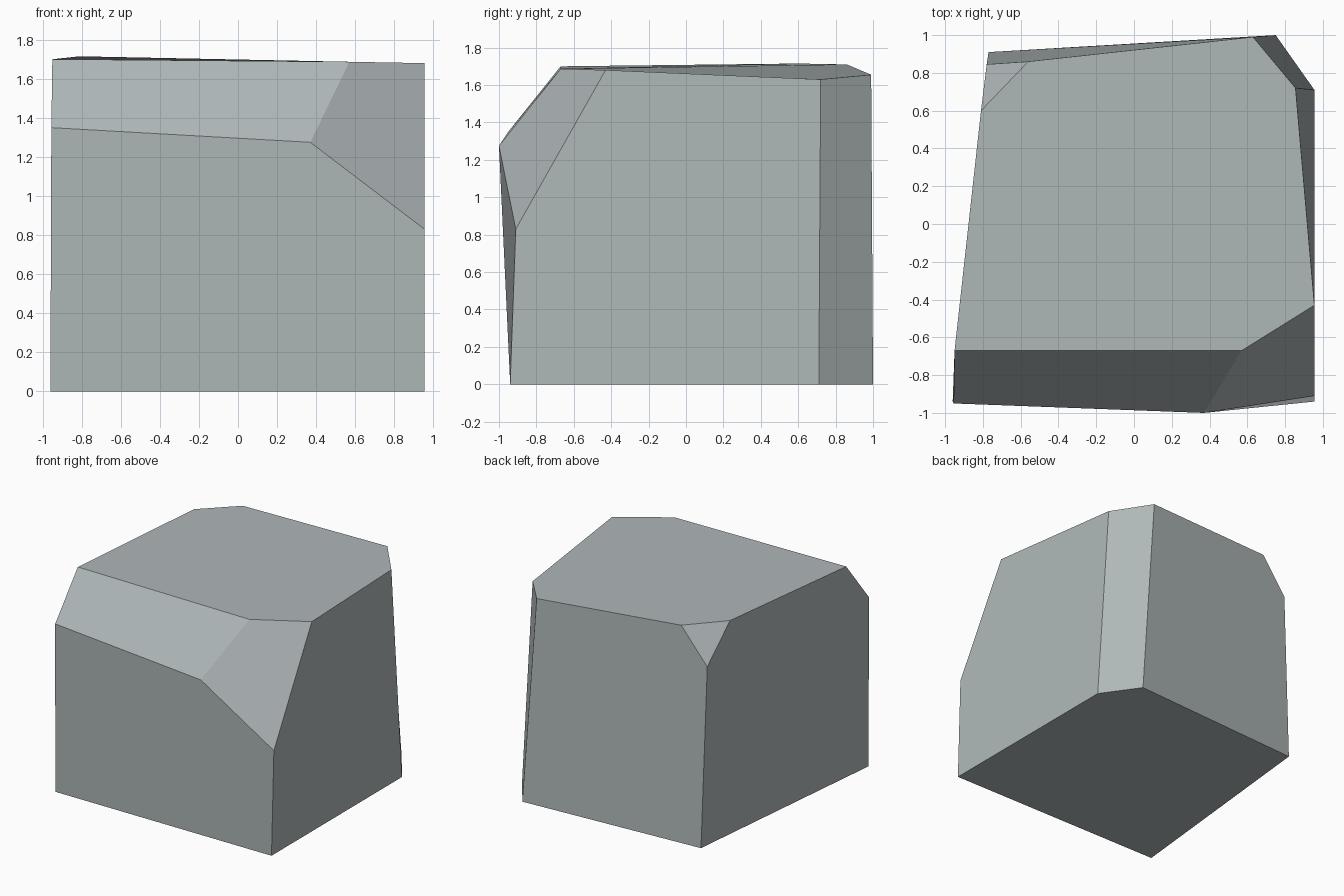
import bpy
import bmesh

if "Cube" in bpy.data.objects:
    bpy.data.objects.remove(bpy.data.objects["Cube"])

# one stone colour
stone = bpy.data.materials.new("pale stone grey")
stone.diffuse_color = (0.43, 0.475, 0.48, 1.0)
stone.use_nodes = True
stone.node_tree.nodes["Principled BSDF"].inputs["Base Color"].default_value = stone.diffuse_color

# footprint, counter-clockwise from the front left
base = [(-0.96, -0.94, 0), (0.955, -0.94, 0), (0.955, 0.71, 0), (0.75, 1.0, 0), (-0.77, 0.91, 0)]
# lower corners of the chipped edges
chips = [(-0.955, -0.95, 1.35), (0.37, -1.0, 1.275), (0.955, -0.91, 0.83), (-0.78, 0.845, 1.43)]
# outline of the worn top
top = [(-0.95, -0.67, 1.70), (0.57, -0.67, 1.687), (0.955, -0.43, 1.68), (0.855, 0.72, 1.63),
       (0.63, 0.99, 1.655), (-0.56, 0.86, 1.71), (-0.81, 0.60, 1.715)]

bm = bmesh.new()
b = [bm.verts.new(p) for p in base]
c = [bm.verts.new(p) for p in chips]
t = [bm.verts.new(p) for p in top]

bm.faces.new(b[::-1])                                  # underside
bm.faces.new(t)                                        # top
bm.faces.new((b[0], b[1], c[2], c[1], c[0]))           # front
bm.faces.new((b[1], b[2], t[3], t[2], c[2]))           # right
bm.faces.new((b[2], b[3], t[4], t[3]))                 # back right chamfer
bm.faces.new((b[3], b[4], c[3], t[5], t[4]))           # back
bm.faces.new((b[4], b[0], c[0], t[0], t[6], c[3]))     # left
bm.faces.new((c[0], c[1], t[1], t[0]))                 # front top chamfer
bm.faces.new((c[1], c[2], t[2], t[1]))                 # front right chip
bm.faces.new((c[3], t[6], t[5]))                       # back left chip
bmesh.ops.recalc_face_normals(bm, faces=bm.faces)

mesh = bpy.data.meshes.new("stone_block")
bm.to_mesh(mesh)
bm.free()
mesh.materials.append(stone)
block = bpy.data.objects.new("stone_block", mesh)
bpy.context.collection.objects.link(block)
